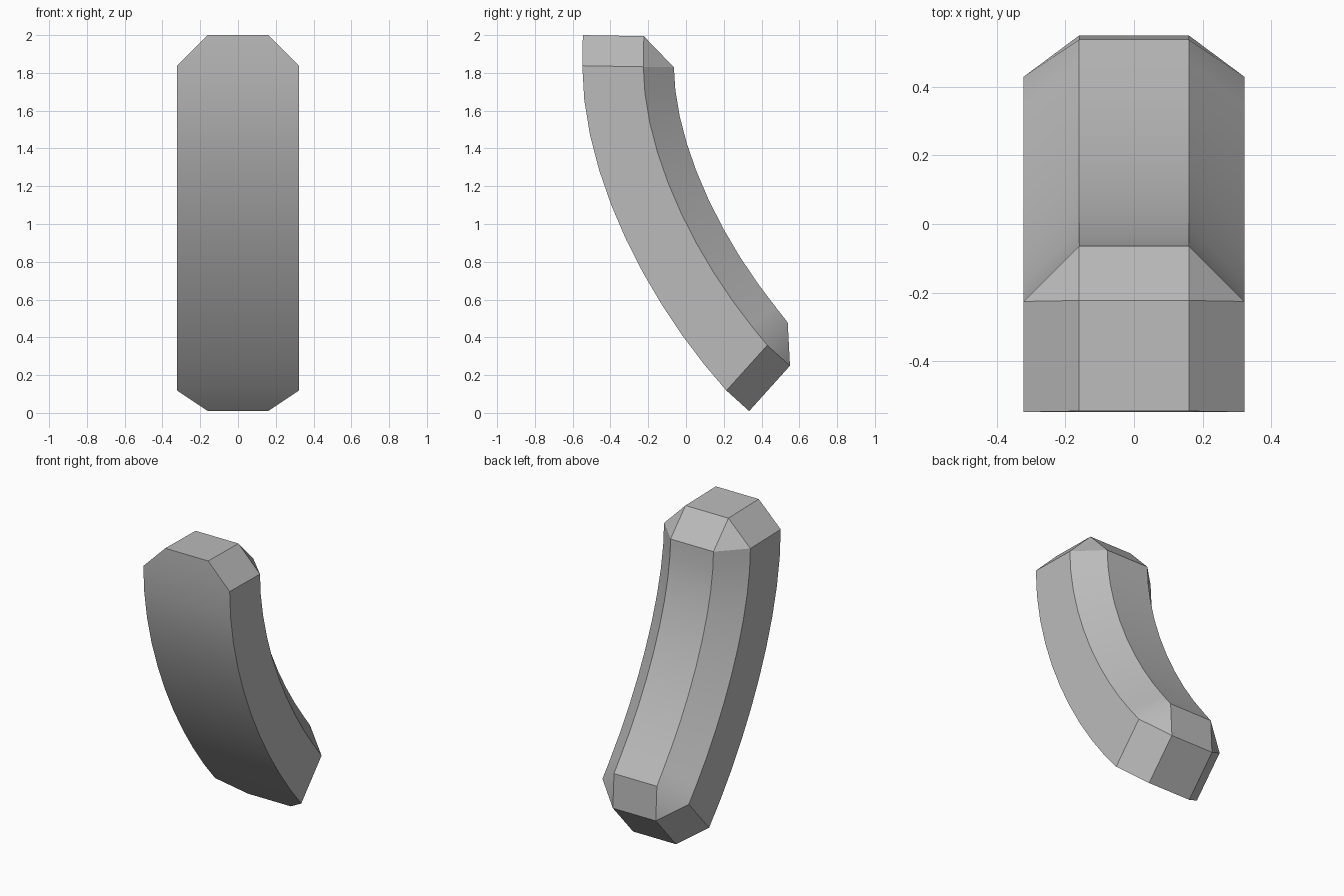
import bpy, bmesh, math
from mathutils import Vector

cube = bpy.data.objects.get("Cube")
if cube:
    bpy.data.objects.remove(cube, do_unlink=True)

grey = bpy.data.materials.new("plain grey")
grey.use_nodes = True
colour = (0.5, 0.5, 0.5, 1)
grey.diffuse_color = colour
grey.node_tree.nodes["Principled BSDF"].inputs["Base Color"].default_value = colour

HALF, DEPTH, CHAMFER, STEPS = 0.322, 0.323, 0.162, 10

# Front edge of the bar as a curve in (y, z)
P = [Vector(p) for p in ((-0.549, 1.838), (-0.549, 1.238), (-0.188, 0.564), (0.214, 0.118))]


def curve(t):
    s = 1 - t
    point = s**3 * P[0] + 3 * s * s * t * P[1] + 3 * s * t * t * P[2] + t**3 * P[3]
    slope = s * s * (P[1] - P[0]) + 2 * s * t * (P[2] - P[1]) + t * t * (P[3] - P[2])
    return point, math.atan2(slope.x, -slope.y)


bm = bmesh.new()


def add_ring(point, angle, profile):
    """Place (x, depth) pairs across the bar at a point on the curve."""
    normal = Vector((math.cos(angle), math.sin(angle)))
    ring = []
    for x, depth in profile:
        q = point + normal * depth
        ring.append(bm.verts.new((x, q.x, q.y)))
    return ring


inner = HALF - CHAMFER
section = [(-HALF, 0), (HALF, 0), (HALF, DEPTH), (inner, DEPTH + CHAMFER),
           (-inner, DEPTH + CHAMFER), (-HALF, DEPTH)]
cap_section = [(-inner, 0), (inner, 0), (inner, DEPTH), (-inner, DEPTH)]

# Swept body
rings, frames = [], []
for i in range(STEPS + 1):
    point, angle = curve(i / STEPS)
    if i == 0:
        angle = math.radians(-1)
    if i == STEPS:
        angle = math.radians(48)
    frames.append((point, angle))
    rings.append(add_ring(point, angle, section))
for a, b in zip(rings, rings[1:]):
    for k in range(6):
        n = (k + 1) % 6
        bm.faces.new((a[k], a[n], b[n], b[k]))

# Chamfered ends with triangular corners
for ring, (point, angle), sign in ((rings[0], frames[0], -1), (rings[-1], frames[-1], 1)):
    along = Vector((math.sin(angle), -math.cos(angle))) * CHAMFER * sign
    cap = add_ring(point + along, angle, cap_section)
    bm.faces.new(cap)
    bm.faces.new((ring[0], ring[1], cap[1], cap[0]))
    bm.faces.new((ring[1], ring[2], cap[2], cap[1]))
    bm.faces.new((ring[2], ring[3], cap[2]))
    bm.faces.new((ring[3], ring[4], cap[3], cap[2]))
    bm.faces.new((ring[4], ring[5], cap[3]))
    bm.faces.new((ring[5], ring[0], cap[0], cap[3]))

bmesh.ops.recalc_face_normals(bm, faces=bm.faces)
mesh = bpy.data.meshes.new("curved_bar")
bm.to_mesh(mesh)
bm.free()
mesh.materials.append(grey)
bar = bpy.data.objects.new("curved_bar", mesh)
bpy.context.collection.objects.link(bar)

# Smooth along the bend, sharp at the chamfers
bpy.ops.object.select_all(action='DESELECT')
bar.select_set(True)
bpy.context.view_layer.objects.active = bar
bpy.ops.object.shade_smooth_by_angle(angle=math.radians(30))
